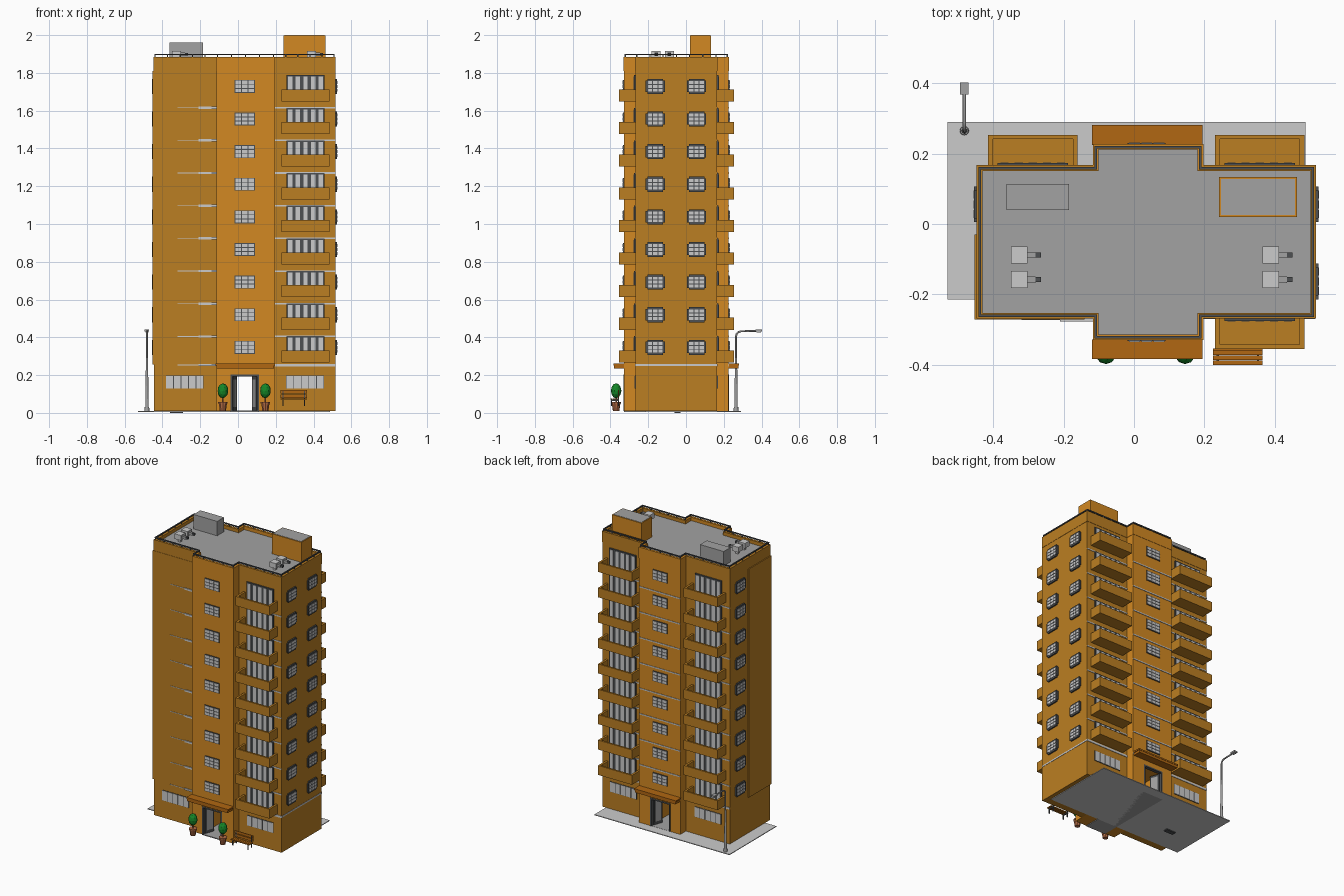
import bpy, bmesh, math
from mathutils import Vector, Matrix

if "Cube" in bpy.data.objects:
    bpy.data.objects.remove(bpy.data.objects["Cube"])

COLORS = {
    "bright_orange": (0.65, 0.25, 0.016), "dull_orange": (0.50, 0.21, 0.016),
    "rust": (0.44, 0.135, 0.006), "roof_gray": (0.36, 0.36, 0.36),
    "light_gray": (0.60, 0.60, 0.60), "dark_gray": (0.075, 0.08, 0.085),
    "leaf_green": (0.007, 0.24, 0.021), "terracotta": (0.45, 0.15, 0.06),
}
MATS = {}
for n, c in COLORS.items():
    MATS[n] = bpy.data.materials.new(n)
    MATS[n].diffuse_color = (*c, 1)


def finish(name, bm, *mats):
    bmesh.ops.recalc_face_normals(bm, faces=bm.faces)
    me = bpy.data.meshes.new(name)
    bm.to_mesh(me)
    bm.free()
    for m in mats:
        me.materials.append(MATS[m])
    ob = bpy.data.objects.new(name, me)
    bpy.context.collection.objects.link(ob)
    return ob


def add_box(bm, x0, x1, y0, y1, z0, z1, mat=0):
    m = Matrix.Translation(((x0 + x1) / 2, (y0 + y1) / 2, (z0 + z1) / 2)) @ \
        Matrix.Diagonal((x1 - x0, y1 - y0, z1 - z0, 1))
    for v in bmesh.ops.create_cube(bm, size=1, matrix=m)["verts"]:
        for f in v.link_faces:
            f.material_index = mat


def boxes(name, mats, items):
    bm = bmesh.new()
    for it in items:
        add_box(bm, *it)
    return finish(name, bm, *mats)


def add_cone(bm, base, r1, r2, h, seg=12, mat=0):
    m = Matrix.Translation(Vector(base) + Vector((0, 0, h / 2)))
    r = bmesh.ops.create_cone(bm, cap_ends=True, segments=seg, radius1=r1, radius2=r2, depth=h, matrix=m)
    for v in r["verts"]:
        for f in v.link_faces:
            f.material_index = mat


def add_window(bm, axis, sign, plane, u, z, w, h, cols, rows, depth, edge, gap, clip=0):
    """Dark plate with light panes; axis is the wall normal, u runs along the wall."""
    def plate(u0, u1, z0, z1, d, mat):
        a, b = sorted((plane - sign * 0.004, plane + sign * d))
        add_box(bm, *((a, b, u0, u1) if axis == "x" else (u0, u1, a, b)), z0, z1, mat)
    plate(u - w / 2, u + w / 2, z - h / 2 + clip, z + h / 2 - clip, depth, 0)
    if clip:
        plate(u - w / 2 + clip, u + w / 2 - clip, z - h / 2, z + h / 2, depth, 0)
    pw = (w - 2 * edge - (cols - 1) * gap) / cols
    ph = (h - 2 * edge - (rows - 1) * gap) / rows
    for i in range(cols):
        for j in range(rows):
            a, b = u - w / 2 + edge + i * (pw + gap), z - h / 2 + edge + j * (ph + gap)
            plate(a, a + pw, b, b + ph, depth + 0.002, 1)


# Main dimensions
WX0, WX1, WY0, WY1 = -0.445, 0.515, -0.267, 0.165     # wings
CX0, CX1, CY0, CY1 = -0.115, 0.195, -0.328, 0.225     # central bay
BOT, DECK, TOP = 0.01, 1.858, 1.885
STEP, FLOORS = 0.1727, 9
DX0, DX1, DZ = -0.04, 0.11, 0.20                      # passage
MIDX = (CX0 + CX1) / 2

# Walls, with an open passage through the central bay
boxes("wing_walls", ["dull_orange"], [(WX0, CX0, WY0, WY1, BOT, DECK), (CX1, WX1, WY0, WY1, BOT, DECK)])
boxes("central_bay", ["bright_orange"], [
    (CX0, CX1, CY0, CY1, DZ, DECK), (CX0, DX0, CY0, CY1, BOT, DZ), (DX1, CX1, CY0, CY1, BOT, DZ)])
boxes("passage_floor", ["roof_gray"], [(DX0, DX1, CY0, CY1, 0.006, 0.012)])
boxes("plain_corner_cladding", ["dull_orange"], [
    (-0.453, -0.14, WY0 - 0.004, WY0, 0.255, 1.81), (-0.453, WX0, WY0 - 0.004, -0.03, 0.255, 1.81)])


# Cross shaped roof outline, inset by d
def cross(d):
    a, b, c, e = WX0 + d, WX1 - d, WY0 + d, WY1 - d
    p, q, r, s = CX0 + d, CX1 - d, CY0 + d, CY1 - d
    return [(a, c), (p, c), (p, r), (q, r), (q, c), (b, c), (b, e), (q, e), (q, s), (p, s), (p, e), (a, e)]


def ring(name, d0, d1, z0, z1, *mats):
    bm = bmesh.new()
    loops = [[bm.verts.new((*p, z)) for p in cross(d)] for d, z in ((d0, z0), (d0, z1), (d1, z1), (d1, z0))]
    for k in range(4):
        A, B = loops[k], loops[(k + 1) % 4]
        for i in range(12):
            j = (i + 1) % 12
            f = bm.faces.new((A[i], A[j], B[j], B[i]))
            y = f.calc_center_median().y
            f.material_index = int(len(mats) > 1 and (y < WY0 - 0.005 or y > WY1 + 0.005))
    return finish(name, bm, *mats)


ring("parapet", -0.002, 0.014, 1.81, TOP, "dull_orange", "bright_orange")
ring("roof_rail", 0.003, 0.010, 1.894, 1.901, "dark_gray")
bm = bmesh.new()
pts = cross(0.0065)
for i, p in enumerate(pts):
    p, q = Vector(p), Vector(pts[(i + 1) % 12])
    n = max(1, round((q - p).length / 0.07))
    for k in range(n):
        c = p.lerp(q, k / n)
        add_box(bm, c.x - .003, c.x + .003, c.y - .003, c.y + .003, TOP - .01, 1.896)
finish("roof_rail_posts", bm, "dark_gray")
bm = bmesh.new()
bm.faces.new([bm.verts.new((*p, DECK + 0.004)) for p in cross(0.01)])
finish("roof_deck", bm, "roof_gray")

# Light floor bands: back, right front, and short ends on the plain corner
bands = [(CX0, CX1, CY1, CY1 + .003), (WX0, CX0, WY1, WY1 + .003), (CX1, WX1, WY1, WY1 + .003),
         (CX1, WX1, WY0 - .003, WY0)]
items = []
for i in range(FLOORS):
    z = 0.253 if i == 0 else 0.405 + (i - 1) * 0.173
    t = 0.007 if i == 0 else 0.004
    items += [(*b, z - t, z + t) for b in bands]
    items += [(-0.21, CX0, WY0 - .01, WY0, z - .006, z + .006), (-0.32, -0.21, WY0 - .006, WY0, z - .002, z + .002)]
items.append((WX1, WX1 + .002, WY0, WY1, 0.248, 0.258))
boxes("floor_bands", ["light_gray"], items)

# Windows on the sides, the central bay and the balconies
side, mid, balc = bmesh.new(), bmesh.new(), bmesh.new()
balcony = bmesh.new()
BALCONIES = [(0.23, -1), (0.23, 1), (-0.415, 1)]
for i in range(FLOORS):
    z = 0.347 + i * STEP
    for s, x, y in ((1, WX1, -0.163), (1, WX1, 0.056), (-1, WX0, 0.056)):
        add_window(side, "x", s, x, y, z, 0.102, 0.08, 3, 3, 0.009, 0.012, 0.005, 0.01)
    for s, y in ((-1, CY0), (1, CY1)):
        add_window(mid, "y", s, y, 0.036, z, 0.108, 0.068, 3, 3, 0.005, 0.004, 0.004)
    f = 0.267 + i * STEP
    for x, s in BALCONIES:
        wall = WY0 if s < 0 else WY1
        add_window(balc, "y", s, wall, x + 0.1275, f + 0.07, 0.20, 0.138, 5, 1, 0.008, 0.008, 0.017)
        # balcony tray: floor, front wall and two side walls
        def tray(x0, x1, d0, d1, z0, z1):
            add_box(balcony, x0, x1, *sorted((wall + s * d0, wall + s * d1)), z0, z1)
        tray(x, x + .255, 0, .088, f, f + .008)
        tray(x, x + .255, .076, .088, f, f + .064)
        tray(x, x + .014, 0, .088, f, f + .064)
        tray(x + .241, x + .255, 0, .088, f, f + .064)
finish("side_windows", side, "dark_gray", "light_gray")
finish("central_windows", mid, "dark_gray", "light_gray")
finish("balcony_windows", balc, "dark_gray", "light_gray")
finish("balconies", balcony, "dull_orange")

bm = bmesh.new()
for s, y in ((-1, WY0), (1, WY1)):
    for u in (-0.282, 0.355):
        add_window(bm, "y", s, y, u, 0.163, 0.20, 0.07, 5, 1, 0.003, 0.002, 0.004)
finish("ground_windows", bm, "dark_gray", "light_gray")

# Entrances: canopies, door frames and half open leaves
for s, wall, nm in ((-1, CY0, "front"), (1, CY1, "back")):
    def yy(a, b):
        return sorted((wall + s * a, wall + s * b))
    boxes(nm + "_canopy", ["rust"], [(CX0, 0.19, *yy(0, .054), 0.236, 0.256),
                                     (CX0 - .005, CX1, *yy(0, .056), 0.252, 0.262)])
    boxes(nm + "_door_frame", ["dark_gray"], [
        (DX0, DX0 + .01, *yy(-.02, .003), BOT, DZ), (DX1 - .01, DX1, *yy(-.02, .003), BOT, DZ),
        (DX0, DX1, *yy(-.02, .003), DZ - .008, DZ + .002)])
    for hinge, k in ((DX0 + .01, 1), (DX1 - .01, -1)):
        leaf = boxes(nm + "_door_leaf", ["dark_gray", "roof_gray"], [
            (-.003, .003, 0, .065, 0, .18, 0), (-.005, .005, .01, .055, .02, .165, 1)])
        leaf.location = (hinge, wall - s * .018, BOT + .002)
        leaf.rotation_euler.z = math.atan2(-k * .022, 1 * .062) if s < 0 else math.pi + math.atan2(k * .022, .062)

# Pavement with a drain underneath
boxes("pavement", ["light_gray"], [(-0.53, 0.487, -0.215, 0.29, 0.006, 0.011)])
boxes("drain", ["dark_gray"], [(-0.36, -0.29, -0.06, -0.03, 0, 0.008)])

# Roof structures
boxes("stair_house", ["bright_orange", "roof_gray"], [
    (0.242, 0.463, 0.02, 0.133, DECK, 1.998, 0), (0.247, 0.458, 0.025, 0.128, 1.99, 2.0, 1)])
boxes("machine_box", ["roof_gray"], [(-0.363, -0.185, 0.04, 0.113, DECK, 1.96)])
bm = bmesh.new()
for x in (-0.35, 0.365):
    for y in (-0.088, -0.158):
        add_box(bm, x, x + .047, y - .024, y + .024, 1.882, 1.917, 0)
        add_box(bm, x + .015, x + .032, y - .008, y + .008, DECK, 1.885, 0)
        add_box(bm, x + .047, x + .07, y - .009, y + .009, 1.89, 1.908, 1)
        add_box(bm, x + .07, x + .086, y - .007, y + .007, 1.892, 1.906, 2)
finish("roof_vents", bm, "light_gray", "roof_gray", "dark_gray")

# Potted trees beside the front door
for x in (-0.08, 0.145):
    bm = bmesh.new()
    add_cone(bm, (x, -0.37, BOT), .017, .023, .042, 10)
    add_cone(bm, (x, -0.37, .05), .026, .026, .008, 10)
    add_cone(bm, (x, -0.37, .055), .004, .004, .03, 6)
    finish("plant_pot", bm, "terracotta")
    bm = bmesh.new()
    bmesh.ops.create_icosphere(bm, subdivisions=2, radius=1, matrix=Matrix.Translation((x, -0.37, .117))
                               @ Matrix.Diagonal((.029, .028, .04, 1)))
    finish("tree_crown", bm, "leaf_green")

# Bench with slatted seat and back
boxes("bench", ["rust", "dark_gray"],
      [(0.225, 0.365, y, y + .012, .07, .076, 0) for y in (-.40, -.386, -.372)] +
      [(0.225, 0.365, -.359, -.354, z, z + .018, 0) for z in (.08, .102)] +
      [(x, x + .006, -.398, -.392, .036, .07, 1) for x in (.235, .349)] +
      [(x, x + .006, -.36, -.354, .036, .115, 1) for x in (.235, .349)] +
      [(x, x + .006, -.398, -.356, .064, .07, 1) for x in (.235, .349)])

# Street lamp: tapered base, bent tube arm and head
bm = bmesh.new()
add_cone(bm, (-0.482, 0.265, BOT), .013, .012, .02)
add_cone(bm, (-0.482, 0.265, .03), .009, .0055, .26)
finish("lamp_base", bm, "roof_gray")
cu = bpy.data.curves.new("lamp_pole", "CURVE")
cu.dimensions, cu.bevel_depth, cu.bevel_resolution, cu.use_fill_caps = "3D", 0.005, 2, True
path = [(0.265, 0.28), (0.265, 0.405), (0.268, 0.418), (0.276, 0.427), (0.29, 0.432), (0.37, 0.434)]
sp = cu.splines.new("POLY")
sp.points.add(len(path) - 1)
for p, (y, z) in zip(sp.points, path):
    p.co = (-0.482, y, z, 1)
cu.materials.append(MATS["roof_gray"])
bpy.context.collection.objects.link(bpy.data.objects.new("lamp_pole", cu))
boxes("lamp_head", ["roof_gray", "light_gray"], [
    (-0.494, -0.470, 0.368, 0.402, 0.43, 0.441, 0), (-0.490, -0.474, 0.372, 0.398, 0.426, 0.431, 1)])

for m in bpy.data.materials:
    if m.users and not m.is_grease_pencil:
        m.use_nodes = True
        m.node_tree.nodes["Principled BSDF"].inputs["Base Color"].default_value = m.diffuse_color
